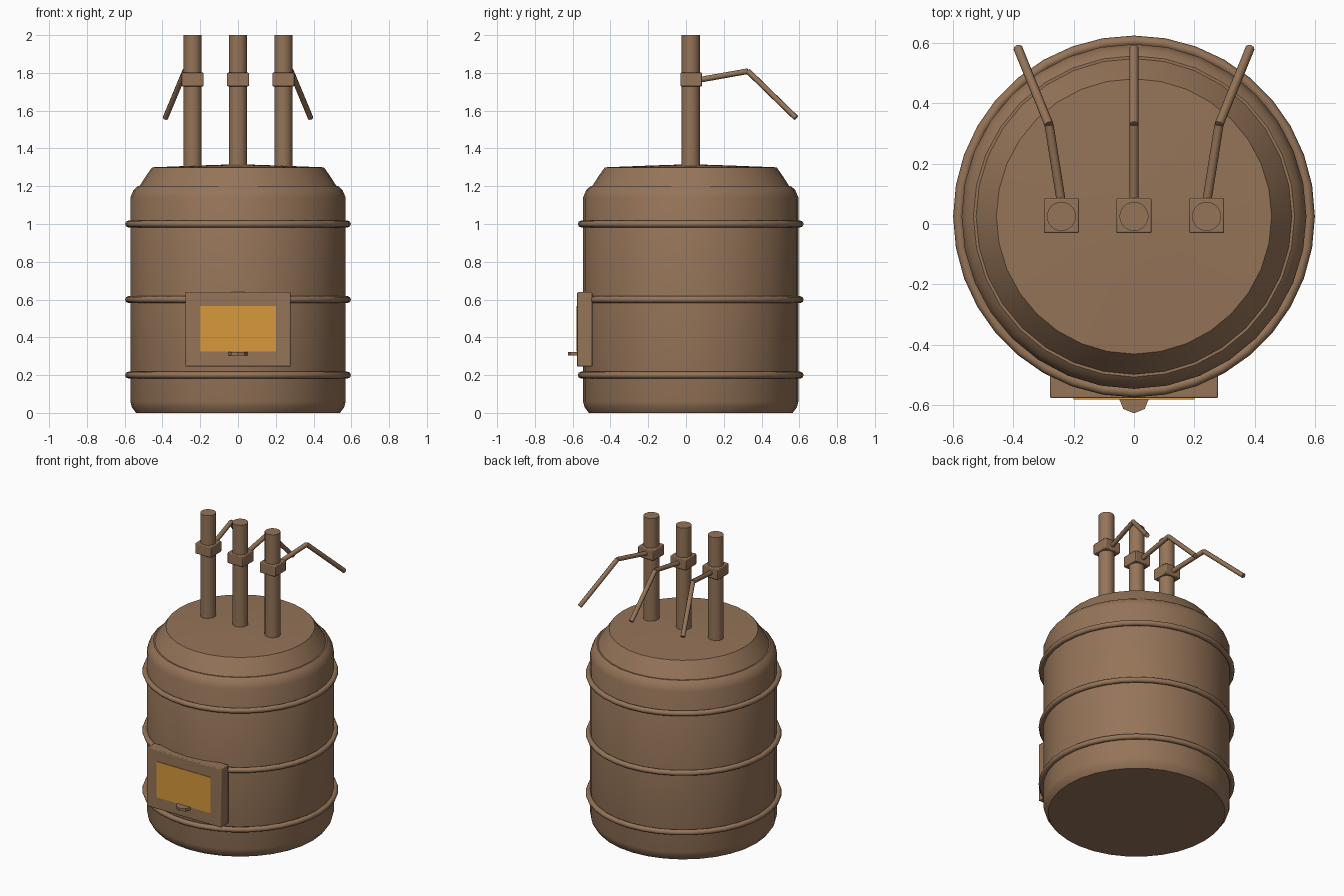
import bpy, bmesh, math
from mathutils import Vector

if "Cube" in bpy.data.objects:
    bpy.data.objects.remove(bpy.data.objects["Cube"])

CY = 0.025  # centre line of the barrel in y


def material(name, rgb):
    m = bpy.data.materials.new(name)
    m.diffuse_color = (*rgb, 1)
    m.use_nodes = True
    m.node_tree.nodes["Principled BSDF"].inputs["Base Color"].default_value = m.diffuse_color
    return m


brown = material("warm_brown", (0.30, 0.175, 0.098))
amber = material("amber_glass", (0.67, 0.32, 0.045))


def finish(name, mat, angle=30):
    ob = bpy.context.object
    ob.name = name
    ob.data.materials.append(mat)
    bpy.ops.object.shade_smooth_by_angle(angle=math.radians(angle))
    return ob


def box(name, centre, size, mat, bevel=0):
    bpy.ops.mesh.primitive_cube_add(size=1, location=centre)
    bpy.context.object.scale = size
    bpy.ops.object.transform_apply(location=False, rotation=False)
    if bevel:
        b = bpy.context.object.modifiers.new("bevel", "BEVEL")
        b.width, b.segments = bevel, 2
    return finish(name, mat)


def rod(name, a, b, radius, mat, sides):
    a, b = Vector(a), Vector(b)
    bpy.ops.mesh.primitive_cylinder_add(
        vertices=sides, radius=radius, depth=(b - a).length, location=(a + b) / 2,
        rotation=(b - a).to_track_quat('Z', 'Y').to_euler())
    return finish(name, mat, 50)


def lathe(name, profile, sides, mat):
    bm = bmesh.new()
    rings = [[bm.verts.new((r * math.cos(2 * math.pi * i / sides),
                            r * math.sin(2 * math.pi * i / sides), z))
              for i in range(sides)] for r, z in profile]
    for lo, hi in zip(rings, rings[1:]):
        for i in range(sides):
            j = (i + 1) % sides
            bm.faces.new((lo[i], lo[j], hi[j], hi[i]))
    bm.faces.new(rings[0][::-1])
    bm.faces.new(rings[-1])
    me = bpy.data.meshes.new(name)
    bm.to_mesh(me)
    bm.free()
    ob = bpy.data.objects.new(name, me)
    ob.location.y = CY
    bpy.context.collection.objects.link(ob)
    bpy.context.view_layer.objects.active = ob
    bpy.ops.object.select_all(action='DESELECT')
    ob.select_set(True)
    return finish(name, mat, 35)


# Barrel body with rounded foot, chamfered shoulder and faintly crowned lid
lathe("barrel", [(0.54, 0), (0.562, 0.03), (0.57, 0.06), (0.57, 1.14),
                 (0.553, 1.18), (0.531, 1.2), (0.522, 1.2), (0.49, 1.25),
                 (0.455, 1.3), (0.2, 1.31), (0.05, 1.315)], 32, brown)

# Hoops
for k, z in enumerate((0.2, 0.6, 1.0)):
    bpy.ops.mesh.primitive_torus_add(location=(0, CY, z), major_radius=0.58, minor_radius=0.018,
                                     major_segments=36, minor_segments=8)
    finish(f"hoop_{k}", brown, 60)

# Pipes with valve blocks and bent levers fanning backwards
for side, label in ((-1, "left"), (0, "middle"), (1, "right")):
    x = 0.24 * side
    rod(f"pipe_{label}", (x, CY, 1.25), (x, CY, 2), 0.048, brown, 24)
    box(f"valve_block_{label}", (x, 0.028, 1.765), (0.116, 0.116, 0.072), brown, 0.005)
    elbow = (0.281 * side, 0.328, 1.809)
    rod(f"lever_inner_{label}", (x, 0.07, 1.763), elbow, 0.015, brown, 8)
    rod(f"lever_outer_{label}", elbow, (0.384 * side, 0.582, 1.562), 0.015, brown, 8)

# Furnace door, glass pane and latch
box("door", (0, -0.536, 0.442), (0.555, 0.08, 0.395), brown, 0.005)
box("door_window", (0, -0.577, 0.445), (0.4, 0.006, 0.24), amber)
bpy.ops.mesh.primitive_cylinder_add(vertices=8, radius=0.05, depth=0.018,
                                    location=(0, -0.576, 0.314))
finish("door_latch", brown)
